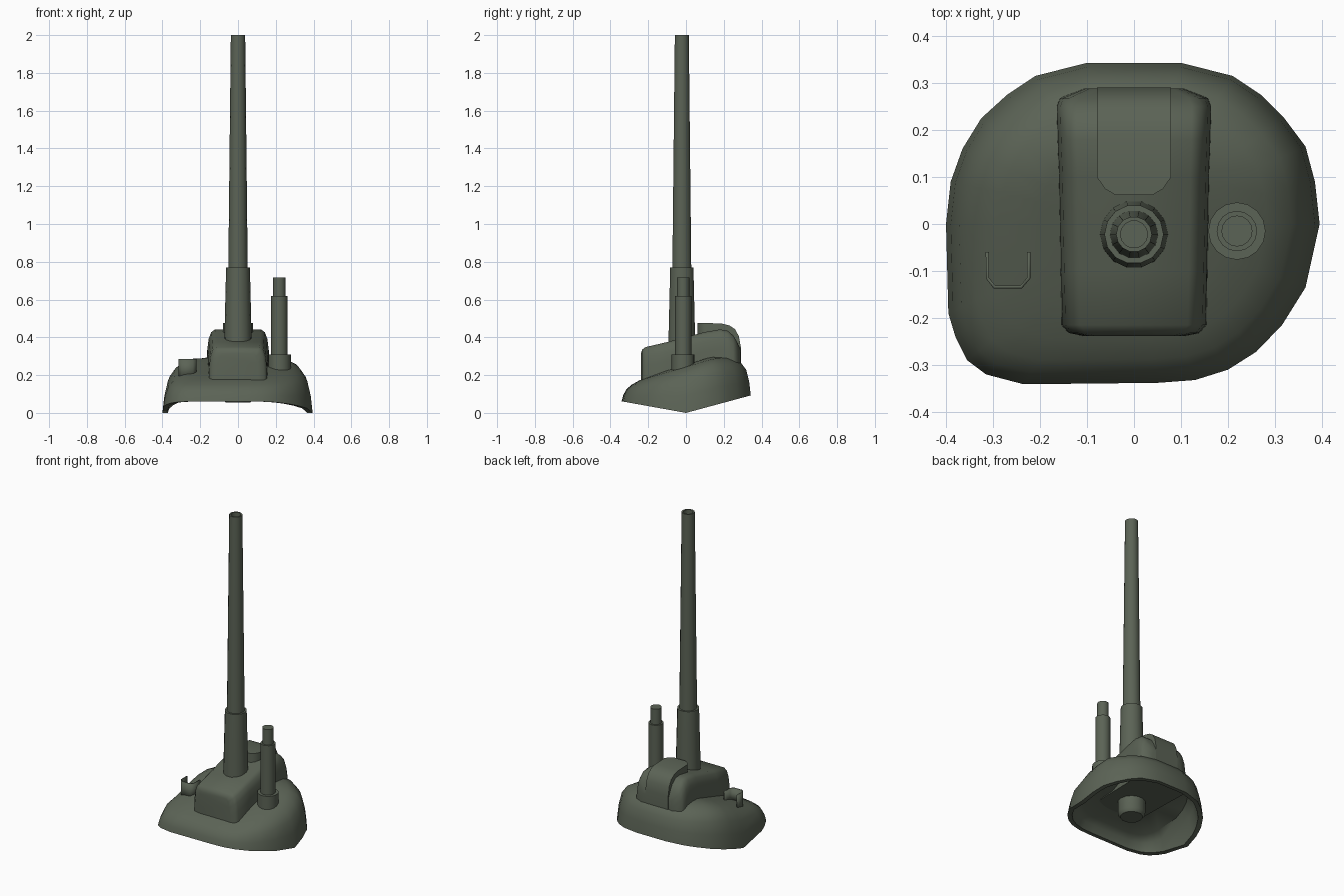
import bpy
import bmesh
import math

cube = bpy.data.objects.get("Cube")
if cube:
    bpy.data.objects.remove(cube, do_unlink=True)

# Single paint colour
paint = bpy.data.materials.new("grey_green_paint")
paint.use_nodes = True
colour = (0.105, 0.125, 0.092, 1)
paint.diffuse_color = colour
shader = next(n for n in paint.node_tree.nodes if n.type == "BSDF_PRINCIPLED")
shader.inputs["Base Color"].default_value = colour
shader.inputs["Roughness"].default_value = 0.8


def loft(name, rings, cap_start=True, cap_end=True, closed=True, angle=40):
    """Skin a list of equal-length rings of points."""
    bm = bmesh.new()
    rows = [[bm.verts.new(p) for p in ring] for ring in rings]
    count = len(rows[0])
    for low, high in zip(rows, rows[1:]):
        for i in range(count if closed else count - 1):
            j = (i + 1) % count
            bm.faces.new((low[i], low[j], high[j], high[i]))
    if cap_start:
        bm.faces.new(rows[0][::-1])
    if cap_end:
        bm.faces.new(rows[-1])
    bmesh.ops.recalc_face_normals(bm, faces=bm.faces)
    mesh = bpy.data.meshes.new(name)
    bm.to_mesh(mesh)
    bm.free()
    for poly in mesh.polygons:
        poly.use_smooth = True
    mesh.set_sharp_from_angle(angle=math.radians(angle))
    mesh.materials.append(paint)
    obj = bpy.data.objects.new(name, mesh)
    bpy.context.collection.objects.link(obj)
    return obj


def turned(name, x, y, profile, sides):
    """Round part from (radius, height) steps about a vertical axis."""
    turns = [math.tau * i / sides for i in range(sides)]
    rings = [[(x + r * math.cos(a), y + r * math.sin(a), z) for a in turns]
             for r, z in profile]
    return loft(name, rings)


def rim_height(y):
    return -0.18 * y if y < 0 else 0.27 * y


def roof_height(y):
    return min(0.255 + 0.31 * y, 0.3)


# Hollow cast shield: outer skin rings, then back up the inside
outline = [
    (.395, 0), (.385, .09), (.365, .165), (.32, .225), (.27, .275), (.21, .315),
    (.1, .343), (-.1, .343), (-.21, .315), (-.27, .275), (-.325, .225),
    (-.365, .16), (-.39, .09), (-.4, 0), (-.395, -.19), (-.38, -.24),
    (-.355, -.29), (-.315, -.32), (-.235, -.341), (.05, -.338), (.13, -.332),
    (.2, -.31), (.26, -.272), (.315, -.215), (.365, -.135),
]


def shield_ring(scale, rise):
    ring = []
    for x, y in outline:
        base = rim_height(y)
        top = roof_height(y * scale)
        ring.append((x * scale, y * scale, base + (top - base) * rise))
    return ring


inner = [(0.4, 0.62), (0.78, 0.6), (0.88, 0.42), (0.93, 0)]
outer = [(1, 0), (0.975, 0.35), (0.93, 0.65), (0.85, 0.83), (0.72, 0.95),
         (0.5, 1), (0.2, 1)]
loft("shield", [shield_ring(s, h) for s, h in inner + outer])


# Central housing: rounded trapezoid sections running front to back
def housing_section(y, width, top):
    half = [(1, 0.15), (0.98, top - 0.1), (0.94, top - 0.05),
            (0.86, top - 0.015), (0.74, top)]
    right = [(width * f, y, z) for f, z in half]
    left = [(-px, py, pz) for px, py, pz in reversed(right)]
    return right + left


housing = [(-.238, .11, .315), (-.232, .14, .335), (-.215, .155, .348),
           (-.1, .158, .375), (.1, .162, .428), (.18, .165, .442),
           (.22, .166, .435), (.25, .167, .41), (.268, .16, .38),
           (.288, .11, .335)]
loft("gun_housing", [housing_section(*s) for s in housing])

# Hood on the rear of the housing
hood = [(.062, .04, .475), (.075, .062, .475), (.1, .079, .476),
        (.19, .079, .473), (.23, .079, .463), (.26, .079, .443),
        (.28, .079, .405), (.29, .079, .35)]
loft("rear_hood", [[(w, y, .25), (w, y, z), (-w, y, z), (-w, y, .25)]
                   for y, w, z in hood])

# Main gun: sleeve, tapered barrel with a bore, and breech stub
gun_y = -0.022
turned("barrel_sleeve", 0, gun_y,
       [(.073, .3), (.072, .4), (.063, .77), (.045, .77)], 14)
turned("main_barrel", 0, gun_y,
       [(.052, .7), (.038, 2), (.029, 2), (.029, 1.85)], 14)
turned("breech_stub", 0, gun_y, [(.065, .055), (.08, .075), (.08, .25)], 14)

# Secondary gun with stepped jacket
turned("secondary_gun", 0.219, -0.015,
       [(.061, .17), (.061, .31), (.043, .31), (.043, .62), (.033, .62),
        (.033, .717)], 16)

# Thin U-shaped guard, open to the rear
path = [(-.312, -.06), (-.312, -.115), (-.297, -.134), (-.24, -.134),
        (-.224, -.115), (-.224, -.06)]
guard = loft("sight_guard", [[(x, y, z) for x, y in path] for z in (.18, .285)],
             cap_start=False, cap_end=False, closed=False, angle=30)
thickness = guard.modifiers.new("thickness", "SOLIDIFY")
thickness.thickness = 0.007
thickness.offset = 0
